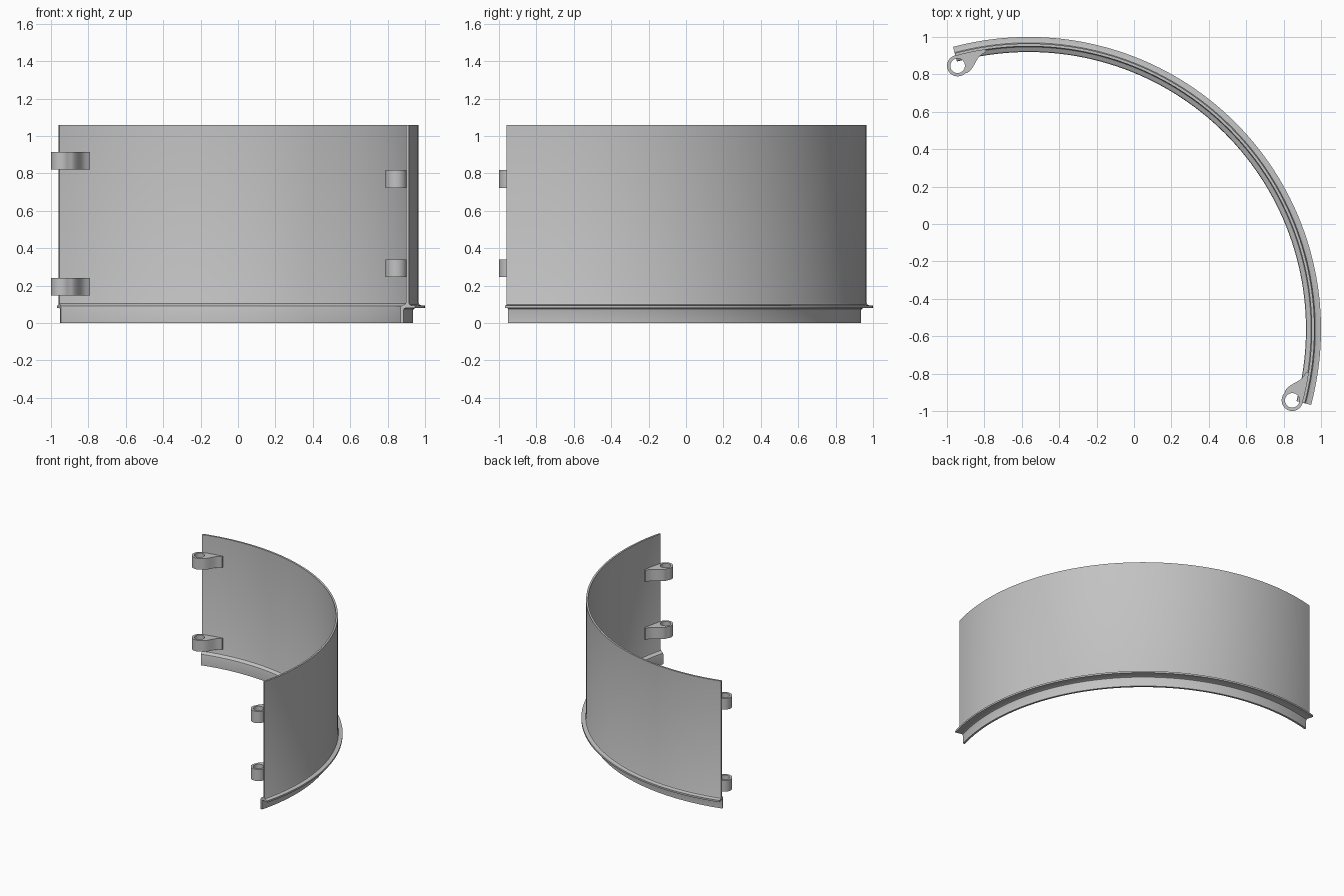
import bpy, bmesh, math

if "Cube" in bpy.data.objects:
    bpy.data.objects.remove(bpy.data.objects["Cube"])

C = -0.563            # arc centre on both x and y
A0, A1 = -15, 105     # sweep of the shell in degrees
SEGS = 72

grey = bpy.data.materials.new("plain grey")
grey.diffuse_color = (0.54, 0.54, 0.54, 1)
grey.use_nodes = True
grey.node_tree.nodes["Principled BSDF"].inputs["Base Color"].default_value = grey.diffuse_color


def finish(bm, name):
    bmesh.ops.recalc_face_normals(bm, faces=bm.faces[:])
    me = bpy.data.meshes.new(name)
    bm.to_mesh(me)
    bm.free()
    me.materials.append(grey)
    ob = bpy.data.objects.new(name, me)
    bpy.context.collection.objects.link(ob)
    bpy.ops.object.select_all(action='DESELECT')
    ob.select_set(True)
    bpy.context.view_layer.objects.active = ob
    bpy.ops.object.shade_smooth_by_angle(angle=math.radians(30))
    return ob


# Curved shell: lower lip, thin flange and tall wall swept as one profile (radius, z)
profile = [(1.4825, 0), (1.499, 0), (1.499, 0.068), (1.502, 0.076), (1.510, 0.080),
           (1.563, 0.080), (1.563, 0.094), (1.541, 0.095), (1.532, 0.099),
           (1.528, 0.108), (1.528, 1.06), (1.513, 1.06), (1.513, 0.112),
           (1.510, 0.104), (1.503, 0.099), (1.492, 0.095), (1.485, 0.090),
           (1.4825, 0.082)]
bm = bmesh.new()
rings = []
for i in range(SEGS + 1):
    a = math.radians(A0 + (A1 - A0) * i / SEGS)
    rings.append([bm.verts.new((C + r * math.cos(a), C + r * math.sin(a), z))
                  for r, z in profile])
n = len(profile)
for p, q in zip(rings, rings[1:]):
    for j in range(n):
        k = (j + 1) % n
        bm.faces.new((p[j], p[k], q[k], q[j]))
bm.faces.new(rings[0])
bm.faces.new(rings[-1])
finish(bm, "curved_shell")

# Hinge outline: round eye, then an arm that flares into the inner wall
EX, EY, R_EYE, R_HOLE = -0.943, 0.846, 0.057, 0.039


def wall_y(dx):
    return math.sqrt(1.516 ** 2 - (EX + dx - C) ** 2) + C - EY


outline = [(R_EYE * math.cos(math.radians(a)), R_EYE * math.sin(math.radians(a)))
           for a in range(90, 316, 15)]
outline += [(0.053, -0.037), (0.066, -0.027), (0.078, -0.013), (0.090, 0.007),
            (0.102, 0.029), (0.113, 0.046), (0.128, 0.060), (0.152, 0.074)]
outline += [(dx, wall_y(dx)) for dx in (0.152, 0.11, 0.08, 0.055, 0.035, 0.015)]


def hinge(name, z0, z1, mirrored):
    bm = bmesh.new()
    loops = []
    for z in (z0, z1):
        outer, inner = [], []
        for x, y in outline:
            d = math.hypot(x, y)
            for store, s in ((outer, 1), (inner, R_HOLE / d)):
                px, py = EX + x * s, EY + y * s
                if mirrored:                      # mirror across the diagonal
                    px, py = py, px
                store.append(bm.verts.new((px, py, z)))
        loops.append((outer, inner))
    (ob, ib), (ot, it) = loops
    m = len(outline)
    for j in range(m):
        k = (j + 1) % m
        for a, b in ((ob, ot), (ot, it), (it, ib), (ib, ob)):
            bm.faces.new((a[j], a[k], b[k], b[j]))
    finish(bm, name)


# Two hinge eyes at each end, staggered in height
hinge("left_hinge_lower", 0.148, 0.240, False)
hinge("left_hinge_upper", 0.822, 0.914, False)
hinge("right_hinge_lower", 0.246, 0.341, True)
hinge("right_hinge_upper", 0.722, 0.818, True)
